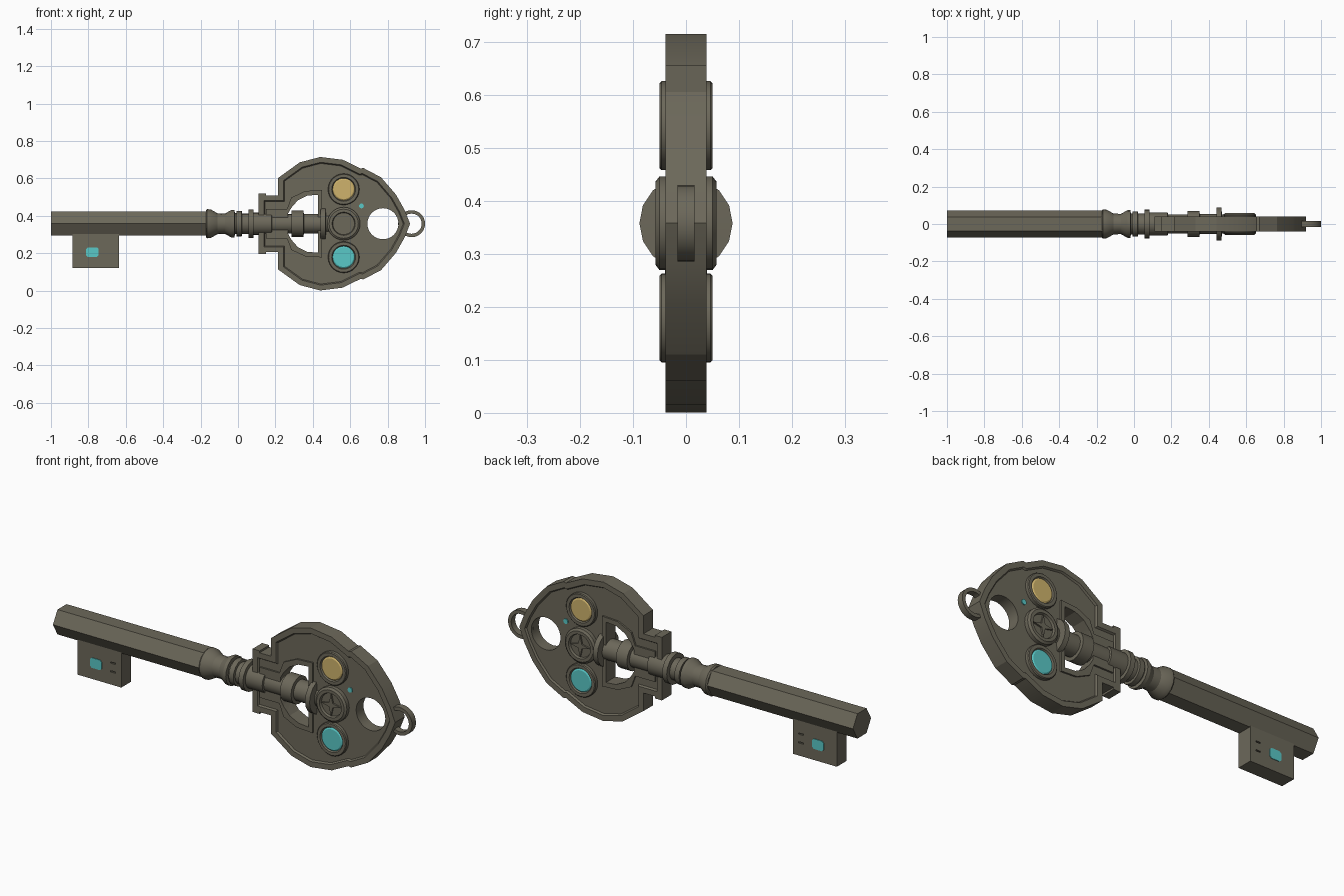
import bpy, bmesh, math
from mathutils import Vector

if "Cube" in bpy.data.objects:
    bpy.data.objects.remove(bpy.data.objects["Cube"])

CZ = 0.358  # height of the key's long axis


def material(name, rgb):
    m = bpy.data.materials.new(name)
    m.diffuse_color = (*rgb, 1)
    m.use_nodes = True
    m.node_tree.nodes["Principled BSDF"].inputs["Base Color"].default_value = m.diffuse_color
    return m


IRON = material("aged iron", (0.150, 0.138, 0.102))
GOLD = material("gold stone", (0.62, 0.45, 0.15))
TEAL = material("teal stone", (0.10, 0.58, 0.57))


def finish(bm, name, mat):
    bmesh.ops.recalc_face_normals(bm, faces=bm.faces)
    me = bpy.data.meshes.new(name)
    bm.to_mesh(me)
    bm.free()
    ob = bpy.data.objects.new(name, me)
    bpy.context.collection.objects.link(ob)
    me.materials.append(mat)
    return ob


def activate(ob):
    bpy.ops.object.select_all(action='DESELECT')
    ob.select_set(True)
    bpy.context.view_layer.objects.active = ob


def smooth(ob, angle=25):
    activate(ob)
    bpy.ops.object.shade_smooth_by_angle(angle=math.radians(angle))


def lathe(name, profile, axis, centre, n, mat=IRON, start=0.0):
    """Spin (radius, distance) points round the x or y axis."""
    bm = bmesh.new()
    rings = []
    for r, d in profile:
        ring = []
        for i in range(n):
            a = start + 2 * math.pi * i / n
            u, v = r * math.cos(a), r * math.sin(a)
            p = (d, u, v) if axis == 'x' else (u, d, v)
            ring.append(bm.verts.new(Vector(p) + Vector(centre)))
        rings.append(ring)
    for a, b in zip(rings, rings[1:]):
        for i in range(n):
            j = (i + 1) % n
            bm.faces.new((a[i], a[j], b[j], b[i]))
    bm.faces.new(rings[0])
    bm.faces.new(rings[-1])
    return finish(bm, name, mat)


def two_sided(half):
    """Mirror a front half-profile so that the part shows on both faces."""
    return [(r, -d) for r, d in half] + [(r, d) for r, d in reversed(half)]


def prism(name, pts, y, mat=IRON, rim=0.0, recess=0.0):
    """Extrude an x,z outline from -y to y; optionally sink both faces inside a rim."""
    bm = bmesh.new()
    f = [bm.verts.new((x, -y, z)) for x, z in pts]
    b = [bm.verts.new((x, y, z)) for x, z in pts]
    n = len(pts)
    for i in range(n):
        j = (i + 1) % n
        bm.faces.new((f[i], f[j], b[j], b[i]))
    caps = [bm.faces.new(f), bm.faces.new(b)]
    bmesh.ops.recalc_face_normals(bm, faces=bm.faces)
    if rim:
        bmesh.ops.inset_individual(bm, faces=caps, thickness=rim, use_even_offset=True)
        bmesh.ops.inset_individual(bm, faces=caps, thickness=0.006, depth=-recess, use_even_offset=True)
    return finish(bm, name, mat)


def box(x0, x1, z0, z1):
    return [(x0, z0), (x1, z0), (x1, z1), (x0, z1)]


def mirrored(half):
    """Close an outline by reflecting its upper half below the key's axis."""
    low = [(x, -h) for x, h in reversed(half) if h > 0]
    return [(x, CZ + h) for x, h in half + low]


def cut(ob, cutters):
    activate(ob)
    for c in cutters:
        c.hide_render = True
        m = ob.modifiers.new("cut", 'BOOLEAN')
        m.operation, m.solver, m.object = 'DIFFERENCE', 'EXACT', c
        bpy.ops.object.modifier_apply(modifier=m.name)
    for c in cutters:
        bpy.data.objects.remove(c)


# Bow plate with raised rim, round hole and arched window
plate = prism("bow_plate", mirrored([
    (0.11, 0.162), (0.15, 0.162), (0.15, 0.152), (0.215, 0.152), (0.215, 0.245),
    (0.33, 0.328), (0.44, 0.357), (0.56, 0.342), (0.655, 0.295), (0.67, 0.298),
    (0.765, 0.248), (0.845, 0.155), (0.89, 0.075), (0.92, 0.0)]), 0.039, rim=0.028, recess=0.009)
window = [(0.268, 0.055), (0.285, 0.085), (0.32, 0.125), (0.37, 0.15), (0.428, 0.155)]
cut(plate, [prism("window_cutter", mirrored(window), 0.2),
            lathe("hole_cutter", [(0.083, -0.2), (0.083, 0.2)], 'y', (0.775, 0, CZ), 32)])
smooth(plate, 20)

# Raised frame round the window
frame = prism("window_frame", mirrored([
    (0.15, 0.078), (0.262, 0.078), (0.285, 0.14), (0.36, 0.175), (0.45, 0.18)]), 0.0388)
cut(frame, [prism("window_cutter", mirrored(window), 0.2)])

# Hexagonal shaft
lathe("hex_shaft", [(0.0735, -1.0), (0.0735, -0.165)], 'x', (0, 0, CZ + 0.002), 6)

# Turned collars running from the shaft to the medallion
collars = lathe("turned_collars", [
    (0.072, -0.172), (0.078, -0.165), (0.076, -0.145), (0.056, -0.11), (0.054, -0.07),
    (0.074, -0.035), (0.074, -0.018), (0.056, -0.017), (0.056, -0.008), (0.067, -0.007),
    (0.067, 0.02), (0.055, 0.022), (0.055, 0.055), (0.077, 0.056), (0.077, 0.082),
    (0.061, 0.084), (0.061, 0.18), (0.052, 0.182), (0.052, 0.285), (0.070, 0.287),
    (0.070, 0.35), (0.053, 0.352), (0.053, 0.44), (0.088, 0.442), (0.088, 0.468),
    (0.052, 0.47), (0.052, 0.50)], 'x', (0, 0, CZ), 16)
smooth(collars, 25)

# Central medallion with a four-pointed star
medallion = lathe("medallion", two_sided([
    (0.01, 0.046), (0.058, 0.046), (0.062, 0.058), (0.078, 0.058), (0.0885, 0.05), (0.0885, 0.03)]),
    'y', (0.565, 0, CZ), 28)
smooth(medallion)
star = []
for i in range(8):
    r = 0.056 if i % 2 == 0 else 0.015
    a = i * math.pi / 4
    star.append((0.565 + r * math.cos(a), CZ + r * math.sin(a)))
prism("medallion_star", star, 0.054)

# Stones in round bezels, gold above and teal below
for name, dz, mat in (("gold", 0.184, GOLD), ("teal", -0.179, TEAL)):
    c = (0.565, 0, CZ + dz)
    smooth(lathe(name + "_bezel", two_sided([
        (0.01, 0.04), (0.058, 0.04), (0.064, 0.05), (0.080, 0.05), (0.084, 0.046), (0.084, 0.02)]),
        'y', c, 28))
    smooth(lathe(name + "_stone", two_sided([(0.052, 0.047), (0.059, 0.043), (0.059, 0.03)]), 'y', c, 28, mat))
lathe("small_teal_stone", [(0.013, -0.035), (0.013, 0.035)], 'y', (0.66, 0, 0.453), 12, TEAL)

# Hanging ring at the tip
ring = lathe("hanging_ring", [(0.072, -0.016), (0.072, 0.016)], 'y', (0.928, 0, CZ), 28)
cut(ring, [lathe("ring_cutter", [(0.054, -0.1), (0.054, 0.1)], 'y', (0.928, 0, CZ), 28)])
smooth(ring)

# Bit with engraved slots and a teal inlay
bit = prism("key_bit", box(-0.885, -0.635, 0.122, 0.34), 0.04)
slots = []
for side in (-1, 1):
    for b in (box(-0.695, -0.668, 0.231, 0.238), box(-0.695, -0.668, 0.186, 0.193)):
        s = prism("slot_cutter", b, 0.01)
        s.location.y = side * 0.042
        slots.append(s)
bpy.context.view_layer.update()
cut(bit, slots)
c = 0.01  # inlay corner cut
x0, x1, z0, z1 = -0.812, -0.745, 0.18, 0.232
prism("bit_inlay", [(x0 + c, z0), (x1 - c, z0), (x1, z0 + c), (x1, z1 - c),
                    (x1 - c, z1), (x0 + c, z1), (x0, z1 - c), (x0, z0 + c)], 0.043, TEAL)
